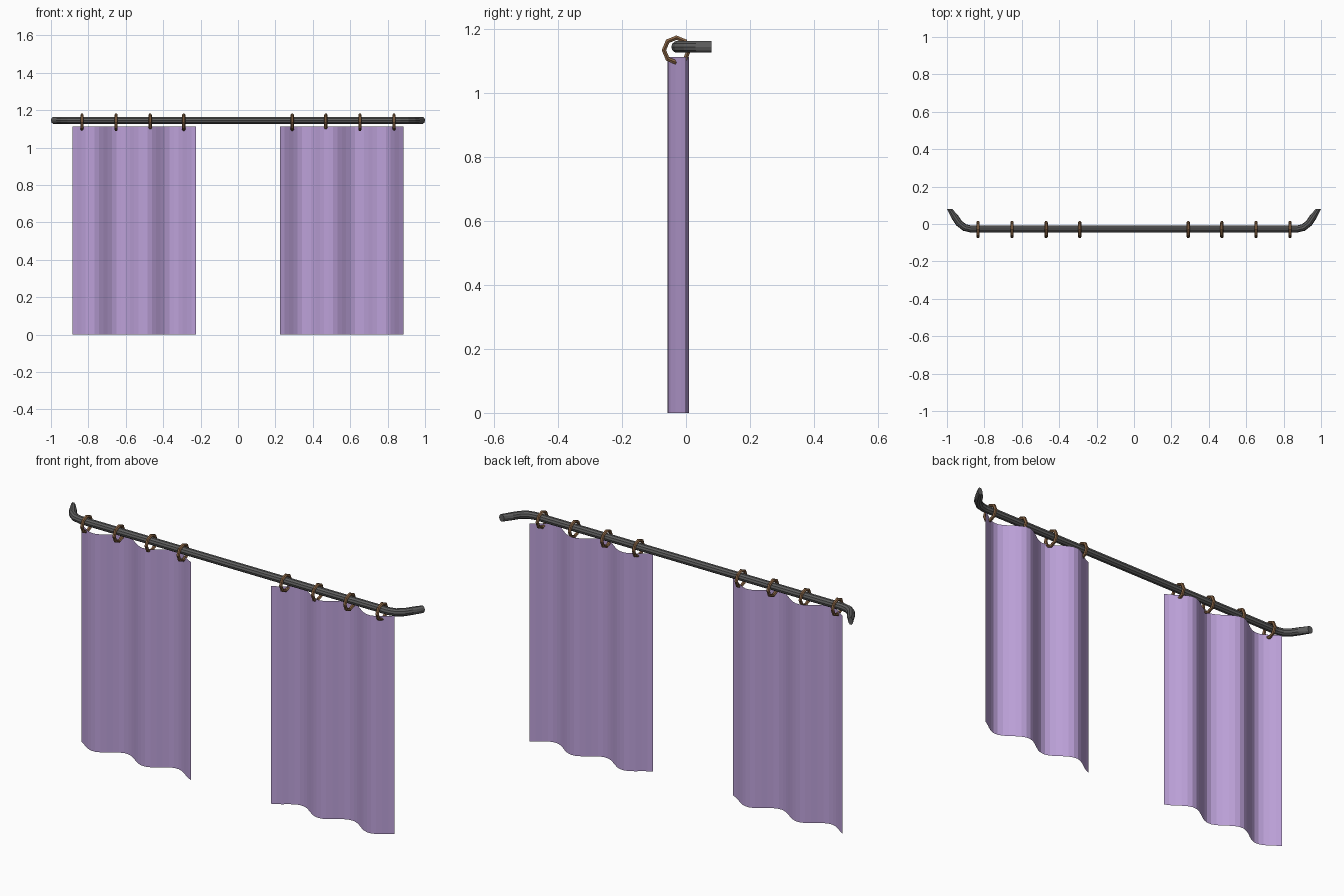
import bpy, bmesh, math
from mathutils import Vector, Matrix

cube = bpy.data.objects.get("Cube")
if cube:
    bpy.data.objects.remove(cube, do_unlink=True)


def material(name, color):
    m = bpy.data.materials.new(name)
    m.use_nodes = True
    m.diffuse_color = (*color, 1)
    m.node_tree.nodes["Principled BSDF"].inputs["Base Color"].default_value = (*color, 1)
    return m


PURPLE = material("lilac_fabric", (0.51, 0.36, 0.70))
GREY = material("dark_metal", (0.11, 0.11, 0.11))
BROWN = material("brown_wood", (0.25, 0.13, 0.06))


def add_object(name, bm, mat):
    mesh = bpy.data.meshes.new(name)
    bm.to_mesh(mesh)
    bm.free()
    mesh.materials.append(mat)
    obj = bpy.data.objects.new(name, mesh)
    bpy.context.collection.objects.link(obj)
    return obj


def loft(bm, rings, closed=False):
    """Join rings of vertices with quads; cap the ends unless closed."""
    n = len(rings[0])
    pairs = list(zip(rings, rings[1:]))
    if closed:
        pairs.append((rings[-1], rings[0]))
    else:
        bm.faces.new(rings[0])
        bm.faces.new(rings[-1])
    for a, b in pairs:
        for i in range(n):
            j = (i + 1) % n
            bm.faces.new((a[i], a[j], b[j], b[i]))
    bmesh.ops.recalc_face_normals(bm, faces=bm.faces)


# Rod: straight bar whose ends bend back to the wall
ROD_Y, ROD_Z, ROD_R = -0.027, 1.145, 0.019
bend = [(0.87, ROD_Y, 0), (0.905, -0.019, 25), (0.935, 0.004, 50),
        (0.958, 0.038, 62), (0.986, 0.08, 90)]
path = [(-x, y, -a) for x, y, a in reversed(bend)] + bend
bm = bmesh.new()
rings = []
for x, y, deg in path:
    t = math.radians(deg)
    across = Vector((-math.sin(t), math.cos(t), 0))
    width = 0.014 if abs(deg) == 90 else ROD_R
    ring = []
    for k in range(10):
        a = math.tau * k / 10
        ring.append(bm.verts.new(Vector((x, y, ROD_Z)) + across * width * math.cos(a)
                                 + Vector((0, 0, ROD_R * math.sin(a)))))
    rings.append(ring)
loft(bm, rings)
add_object("curtain_rod", bm, GREY)


# Rings: low-poly hoops around the rod
def hoop(name, x):
    bm = bmesh.new()
    rings = []
    for i in range(8):
        turn = Matrix.Rotation(math.tau * i / 8, 3, "X")
        ring = []
        for k in range(6):
            a = math.tau * k / 6
            p = Vector((0.009 * math.cos(a), 0, 0.039 + 0.008 * math.sin(a)))
            ring.append(bm.verts.new(turn @ p + Vector((x, -0.03, 1.135))))
        rings.append(ring)
    loft(bm, rings, closed=True)
    add_object(name, bm, BROWN)


# Curtain panels: one thin pleated sheet each
def panel(name, side):
    inner, outer, period, peak, steps = 0.225, 0.885, 0.285, 0.352, 28
    bm = bmesh.new()
    previous = None
    for i in range(steps + 1):
        x = inner + (outer - inner) * i / steps
        y = -0.024 + 0.034 * math.cos(math.tau * (x - peak) / period)
        pair = [bm.verts.new((side * x, y, z)) for z in (0, 1.113)]
        if previous:
            quad = [previous[0], pair[0], pair[1], previous[1]]
            bm.faces.new(quad if side > 0 else quad[::-1])
        previous = pair
    add_object(name, bm, PURPLE)


for label, side in (("left", 1), ("right", -1)):
    panel(label + "_curtain", side)
    for n, x in enumerate((0.29, 0.47, 0.652, 0.834)):
        hoop(f"{label}_ring_{n + 1}", side * x)
